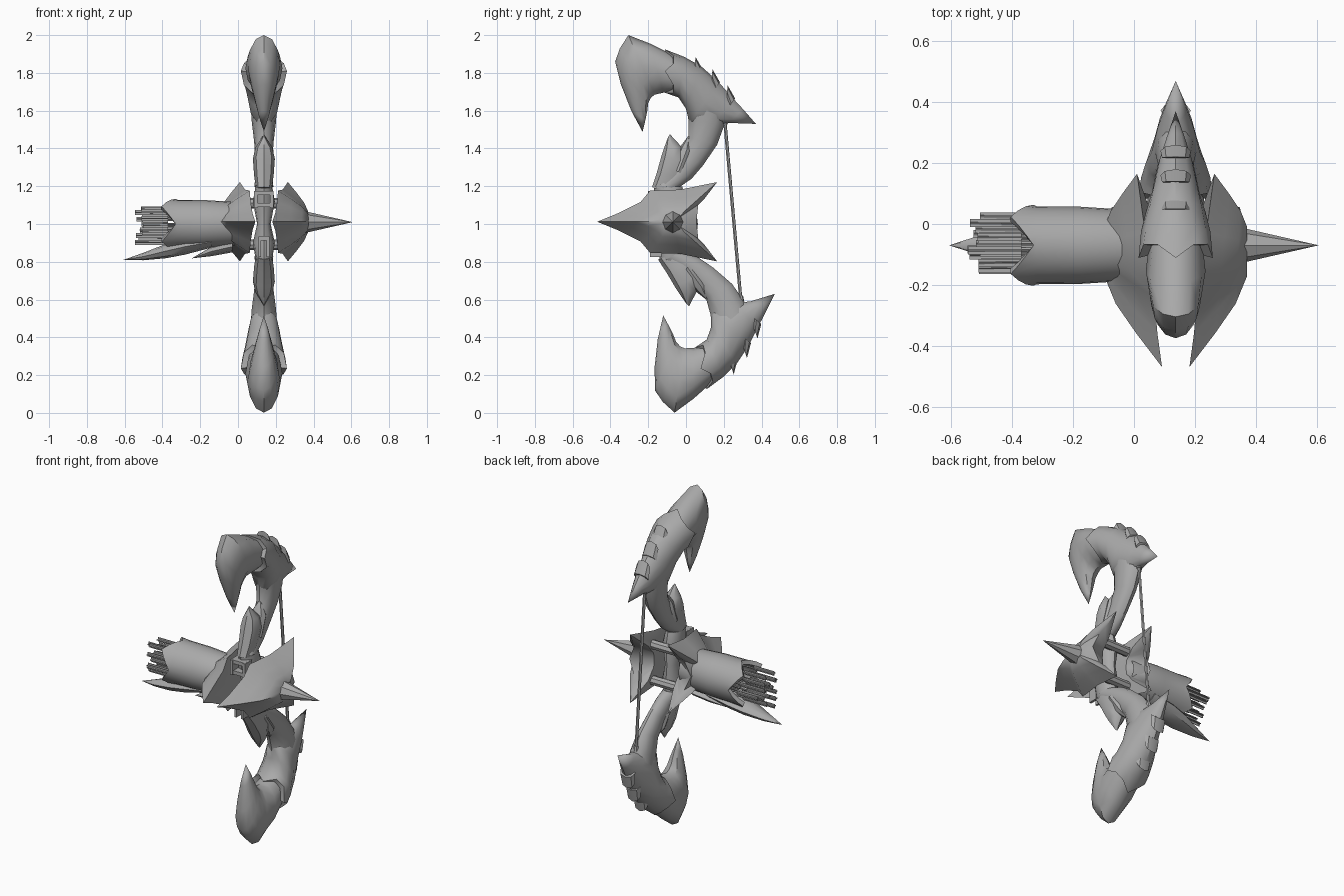
import bpy, bmesh, math, random
from mathutils import Vector

if "Cube" in bpy.data.objects:
    bpy.data.objects.remove(bpy.data.objects["Cube"])

random.seed(4)
CX = 0.137                      # plane of the bow
AXIS_Y, AXIS_Z = -0.07, 1.0     # axis of quiver and side spike
grey = bpy.data.materials.new("iron grey")
grey.diffuse_color = (0.40, 0.40, 0.40, 1)
grey.use_nodes = True
grey.node_tree.nodes["Principled BSDF"].inputs["Base Color"].default_value = grey.diffuse_color


def finish(name, bm, angle=38):
    bmesh.ops.remove_doubles(bm, verts=bm.verts, dist=0.0005)
    bmesh.ops.recalc_face_normals(bm, faces=bm.faces)
    me = bpy.data.meshes.new(name)
    bm.to_mesh(me)
    bm.free()
    ob = bpy.data.objects.new(name, me)
    bpy.context.collection.objects.link(ob)
    me.materials.append(grey)
    bpy.ops.object.select_all(action='DESELECT')
    ob.select_set(True)
    bpy.context.view_layer.objects.active = ob
    bpy.ops.object.shade_smooth_by_angle(angle=math.radians(angle))
    return ob


def skin(name, rings, cap=True, angle=38):
    """Bridge equal-length closed rings of points."""
    bm = bmesh.new()
    rs = [[bm.verts.new(p) for p in r] for r in rings]
    n = len(rs[0])
    for a, b in zip(rs, rs[1:]):
        for i in range(n):
            j = (i + 1) % n
            bm.faces.new((a[i], a[j], b[j], b[i]))
    if cap:
        for r, pts in ((rs[0], rings[0]), (rs[-1], rings[-1])):
            c = bm.verts.new(sum((Vector(p) for p in pts), Vector()) / n)
            for i in range(n):
                bm.faces.new((r[i], r[(i + 1) % n], c))
    return finish(name, bm, angle)


def rod(name, p, q, r0, r1, n=8):
    p, q = Vector(p), Vector(q)
    d = (q - p).normalized()
    u = d.orthogonal().normalized()
    v = d.cross(u)
    ring = lambda c, r: [c + (u * math.cos(t) + v * math.sin(t)) * r
                         for t in (2 * math.pi * i / n for i in range(n))]
    return skin(name, [ring(p, r0), ring(q, r1)])


def box(name, c, s):
    bm = bmesh.new()
    bmesh.ops.create_cube(bm, size=1)
    for v in bm.verts:
        v.co = Vector(c) + Vector(v.co[i] * s[i] for i in range(3))
    return finish(name, bm)


def upper(y, z):
    return y, z


def lower(y, z):
    """Flip the upper limb downwards and tilt it by 15 degrees."""
    a = math.radians(15)
    dy, dz = y - 0.37, z - 1.53
    return (0.47 + dy * math.cos(a) + dz * math.sin(a),
            0.63 + dy * math.sin(a) - dz * math.cos(a))


def limb_loft(name, place, stations, n=12, teeth=0.0):
    """Stations: outer y,z, inner y,z, half width. Teeth jag the first ring."""
    rings = []
    for k, (oy, oz, iy, iz, w) in enumerate(stations):
        ring = []
        for i in range(n):
            t = 2 * math.pi * i / n
            c, s = math.cos(t), math.sin(t)
            y = (oy + iy) / 2 + (oy - iy) / 2 * c
            z = (oz + iz) / 2 + (oz - iz) / 2 * c
            if k == 0 and teeth:
                oy2, oz2, iy2, iz2, _ = stations[1]
                d = Vector(((oy + iy - oy2 - iy2), (oz + iz - oz2 - iz2))).normalized()
                off = teeth * (1 if i % 3 == 0 else -0.7)
                y, z = y + d.x * off, z + d.y * off
            y, z = place(y, z)
            ring.append((CX + w * s, y, z))
        rings.append(ring)
    return skin(name, rings)


for side, place in (("upper", upper), ("lower", lower)):
    # hooked claw at the limb end
    limb_loft(side + "_claw", place, [
        (-0.02, 1.87, -0.05, 1.70, 0.085), (-0.19, 1.955, -0.12, 1.695, 0.098),
        (-0.305, 2.0, -0.165, 1.685, 0.085), (-0.35, 1.93, -0.185, 1.67, 0.08),
        (-0.375, 1.86, -0.20, 1.64, 0.068), (-0.345, 1.74, -0.205, 1.60, 0.05),
        (-0.29, 1.60, -0.215, 1.55, 0.027), (-0.23, 1.488, -0.23, 1.488, 0)])
    # jagged armour sweeping back into a spur
    limb_loft(side + "_armour", place, [
        (-0.085, 1.915, -0.085, 1.685, 0.122), (-0.01, 1.885, -0.04, 1.67, 0.114),
        (0.08, 1.835, 0.0, 1.61, 0.098), (0.17, 1.755, 0.02, 1.53, 0.08),
        (0.24, 1.675, 0.14, 1.515, 0.06), (0.30, 1.61, 0.23, 1.535, 0.035),
        (0.37, 1.53, 0.37, 1.53, 0)], teeth=0.028)
    # small raised barbs along the armour's back
    for y, z in ((0.03, 1.85), (0.12, 1.785), (0.20, 1.70)):
        limb_loft(side + "_barb", place, [
            (y + 0.02, z + 0.035, y + 0.015, z - 0.04, 0.045),
            (y + 0.06, z - 0.035, y + 0.02, z - 0.09, 0.05)], n=8)
    # curved arm
    limb_loft(side + "_arm", place, [
        (0.22, 1.62, 0.0, 1.63, 0.07), (0.205, 1.53, 0.013, 1.55, 0.064),
        (0.165, 1.42, 0.012, 1.46, 0.052), (0.09, 1.31, -0.03, 1.38, 0.045),
        (0.03, 1.24, -0.09, 1.29, 0.045), (-0.05, 1.185, -0.16, 1.21, 0.05)])
    # pointed sleeve around the arm root
    limb_loft(side + "_sleeve", place, [
        (-0.085, 1.475, -0.095, 1.46, 0.004), (-0.02, 1.405, -0.115, 1.405, 0.045),
        (0.0, 1.33, -0.13, 1.36, 0.058), (-0.015, 1.25, -0.155, 1.27, 0.052),
        (-0.06, 1.18, -0.18, 1.195, 0.042)], n=8)
    limb_loft(side + "_sleeve_thorn", place, [
        (0.02, 1.475, 0.015, 1.47, 0.003), (0.04, 1.38, -0.03, 1.41, 0.05),
        (0.0, 1.25, -0.08, 1.30, 0.05)], n=8)

# hourglass grip joining both limbs
limb_loft("grip", upper, [
    (-0.02, 1.20, -0.17, 1.19, 0.045), (0.0, 1.12, -0.16, 1.12, 0.058),
    (-0.01, 1.0, -0.14, 1.0, 0.036), (0.0, 0.90, -0.15, 0.90, 0.058),
    (0.0, 0.83, -0.14, 0.81, 0.045)])

# clasp frame on the grip front, with a lower catch
for dx in (-0.042, 0.042):
    box("clasp_side", (CX + dx, -0.165, 1.13), (0.018, 0.07, 0.09))
for z in (1.10, 1.165):
    box("clasp_bar", (CX, -0.165, z), (0.09, 0.06, 0.022))
for dx in (-0.022, 0.022):
    box("catch_side", (CX + dx, -0.16, 0.88), (0.014, 0.06, 0.11))
box("catch_bar", (CX, -0.16, 0.925), (0.05, 0.06, 0.025))

# cross bolts behind the grip
for z in (1.11, 0.89):
    rod("cross_bolt", (CX - 0.09, 0.0, z), (CX + 0.09, 0.0, z), 0.028, 0.028, 8)
    rod("bolt_pin", (CX - 0.15, 0.0, z), (CX + 0.15, 0.0, z), 0.01, 0.01, 6)

# bowstring with its end knots
rod("bowstring", (CX, 0.205, 1.55), (CX, 0.29, 0.60), 0.009, 0.009, 6)
rod("string_knot", (CX, 0.203, 1.555), (CX, 0.206, 1.525), 0.016, 0.014, 8)
rod("string_knot", (CX, 0.288, 0.62), (CX, 0.292, 0.58), 0.014, 0.018, 8)

# swallow-tailed side shields: y, height above axis, distance from bow plane
half = [(-0.47, 0.0, 0.045), (-0.36, 0.045, 0.06), (-0.24, 0.105, 0.07),
        (-0.19, 0.165, 0.075), (-0.03, 0.17, 0.10), (0.165, 0.21, 0.127),
        (0.10, 0.125, 0.155), (0.065, 0.09, 0.17), (0.055, 0.0, 0.21)]
rim = half + [(y, -h, d) for y, h, d in half[-2:0:-1]]
for s, name in ((1, "right_shield"), (-1, "left_shield")):
    rings = []
    for f, out in ((0.5, None), (1.0, 0.0), (0.72, 0.45), (0.48, 0.8), (0.25, 1.0)):
        ring = []
        for y, h, d in rim:
            dist = 0.085 if out is None else d + (0.235 - d) * out
            ring.append((CX + s * dist, AXIS_Y + (y - AXIS_Y) * f, 1.012 + h * f))
        rings.append(ring)
    skin(name, rings, angle=45)

# long side spike
rod("side_spike_root", (0.33, AXIS_Y, 1.01), (0.37, AXIS_Y, 1.01), 0.068, 0.054, 8)
rod("side_spike", (0.37, AXIS_Y, 1.01), (0.607, AXIS_Y, 1.01), 0.054, 0.0, 8)

# quiver tube with a torn mouth; the lowest tooth is drawn out long
N = 24
rings = []
for x, r in ((0.03, 0.10), (-0.04, 0.118), (-0.18, 0.127), (-0.32, 0.128),
             (None, 0.133), (None, 0.108), (-0.26, 0.105)):
    ring = []
    for i in range(N):
        t = 2 * math.pi * i / N
        xx = -0.33 - 0.075 * (1 - abs((i % 6) - 3) / 3) if x is None else x
        ring.append((xx, AXIS_Y + r * math.cos(t), AXIS_Z + r * math.sin(t)))
    rings.append(ring)
skin("quiver", rings, cap=False)
rod("quiver_floor", (-0.25, AXIS_Y, AXIS_Z), (-0.27, AXIS_Y, AXIS_Z), 0.108, 0.108, 24)

# curved fang below the mouth, with a smaller one under the tube
def fang(name, stations):
    skin(name, [[(x, AXIS_Y + w * math.cos(math.pi * i / 4),
                  z + h * math.sin(math.pi * i / 4)) for i in range(8)]
                for x, z, w, h in stations])

fang("quiver_fang", [(-0.14, 0.905, 0.085, 0.03), (-0.28, 0.88, 0.085, 0.042),
                     (-0.38, 0.857, 0.07, 0.038), (-0.50, 0.828, 0.035, 0.02),
                     (-0.607, 0.81, 0.0, 0.0)])
fang("quiver_thorn", [(-0.03, 0.88, 0.07, 0.03), (-0.14, 0.855, 0.05, 0.025),
                      (-0.245, 0.818, 0.0, 0.0)])

# bundle of arrows with slim crossed fletching
for k in range(16):
    a = k * 2.4
    r = 0.095 * math.sqrt((k + 0.5) / 16)
    y, z = AXIS_Y + r * math.cos(a), AXIS_Z + r * math.sin(a)
    end = -0.50 - 0.05 * random.random()
    dy, dz = 0.12 * (y - AXIS_Y), 0.05 * (z - AXIS_Z)
    rod("arrow_shaft", (-0.25, y, z), (end, y + dy, z + dz), 0.005, 0.005, 5)
    for u, v in ((0.013, 0.002), (0.002, 0.013)):
        skin("arrow_fletching", [[(x, y + dy + p * u, z + dz + q * v)
                                  for p, q in ((-1, -1), (1, -1), (1, 1), (-1, 1))]
                                 for x in (-0.37, end)])
